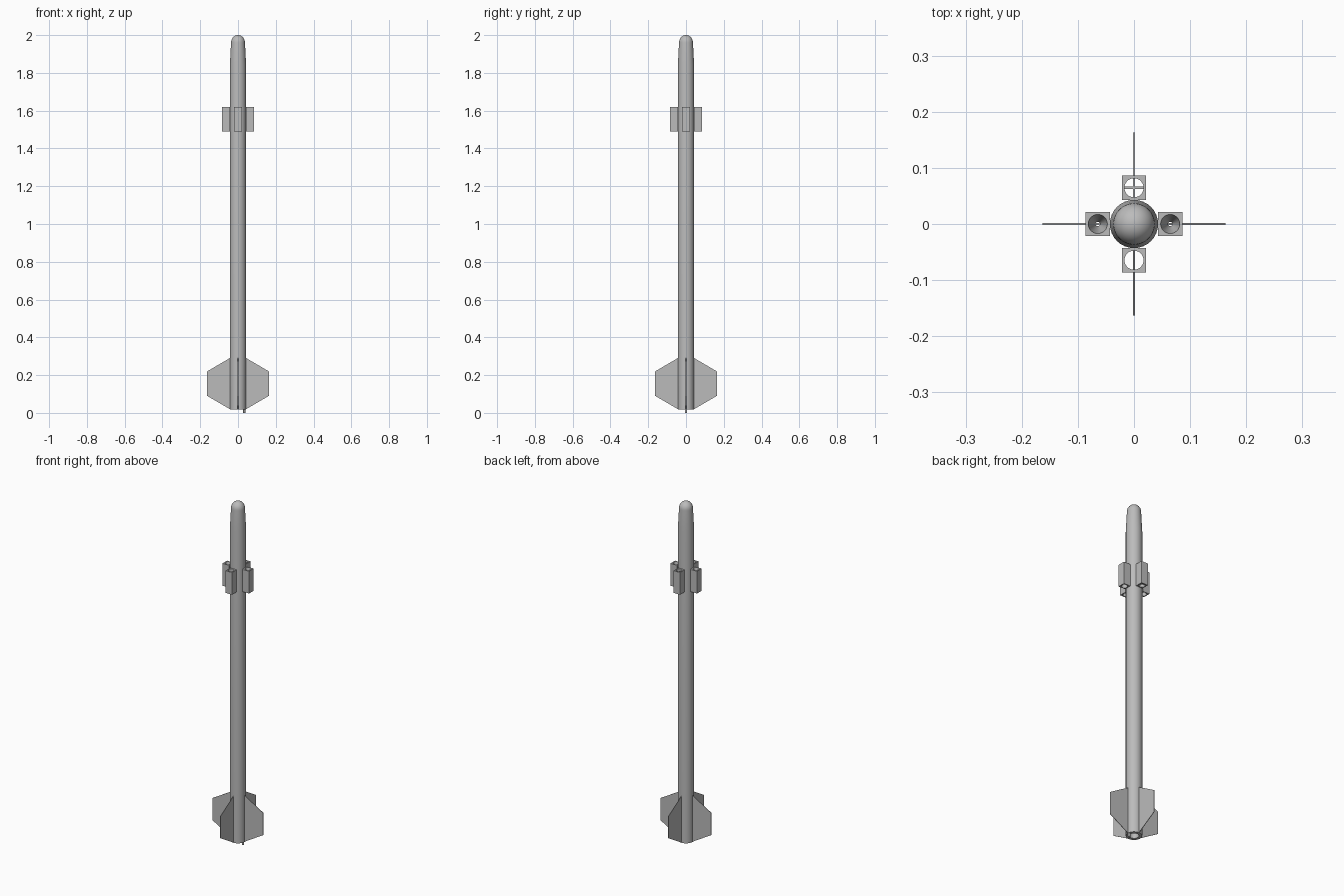
import bpy, bmesh, math
from mathutils import Matrix

cube = bpy.data.objects.get("Cube")
if cube:
    bpy.data.objects.remove(cube)

grey = bpy.data.materials.new("light_grey")
grey.use_nodes = True
grey.diffuse_color = (0.5, 0.5, 0.5, 1)
grey.node_tree.nodes["Principled BSDF"].inputs["Base Color"].default_value = (0.5, 0.5, 0.5, 1)


def finish(name, bm, turn=0):
    """Turn a bmesh about the rocket axis and make it an object."""
    bm.transform(Matrix.Rotation(turn, 4, 'Z'))
    bmesh.ops.remove_doubles(bm, verts=bm.verts, dist=1e-6)
    bmesh.ops.recalc_face_normals(bm, faces=bm.faces)
    mesh = bpy.data.meshes.new(name)
    bm.to_mesh(mesh)
    bm.free()
    mesh.materials.append(grey)
    obj = bpy.data.objects.new(name, mesh)
    bpy.context.collection.objects.link(obj)
    bpy.ops.object.select_all(action='DESELECT')
    obj.select_set(True)
    bpy.context.view_layer.objects.active = obj
    bpy.ops.object.shade_smooth_by_angle(angle=math.radians(22))
    return obj


def loft(rings, closed=False):
    """Skin a list of equal rings of points."""
    bm = bmesh.new()
    loops = [[bm.verts.new(p) for p in ring] for ring in rings]
    n = len(loops[0])
    pairs = list(zip(loops, loops[1:]))
    if closed:
        pairs.append((loops[-1], loops[0]))
    for a, b in pairs:
        for i in range(n):
            j = (i + 1) % n
            bm.faces.new((a[i], a[j], b[j], b[i]))
    bmesh.ops.remove_doubles(bm, verts=bm.verts, dist=1e-6)
    return bm


def circle(r, z, cx=0, n=32):
    return [(cx + r * math.cos(math.tau * i / n), r * math.sin(math.tau * i / n), z) for i in range(n)]


def square(h, z, cx, n=32):
    pts = []
    for x, y, _ in circle(1, z, 0, n):
        s = h / max(abs(x), abs(y))
        pts.append((cx + x * s, y * s, z))
    return pts


# Body with recessed nozzle, tapered nose and domed tip
profile = [(0.001, 0.09), (0.012, 0.09), (0.026, 0.018), (0.043, 0.018), (0.043, 1.84), (0.037, 1.96)]
profile += [(0.037 * math.cos(a), 1.96 + 0.04 * math.sin(a))
            for a in [math.pi / 2 * k / 8 for k in range(1, 8)]]
bm = loft([circle(r, z) for r, z in profile] + [[(0, 0, 2)] * 32])
bmesh.ops.holes_fill(bm, edges=bm.edges)
finish("body", bm)

# Small stub at the tail
bm = bmesh.new()
bmesh.ops.create_cone(bm, cap_ends=True, segments=12, radius1=0.006, radius2=0.006, depth=0.03,
                      matrix=Matrix.Translation((0.033, 0, 0.015)))
finish("tail_stub", bm)

# Four tail fins and four thruster blocks
sides = ["left", "back", "right", "front"]
outline = [(0.04, 0.018), (0.163, 0.09), (0.163, 0.22), (0.04, 0.292)]
low, high, centre = 1.49, 1.62, 0.0645
for k, side in enumerate(sides):
    turn = k * math.pi / 2
    fin = loft([[(x, y, z) for x, z in outline] for y in (-0.0015, 0.0015)])
    bmesh.ops.holes_fill(fin, edges=fin.edges)
    finish(side + "_fin", fin, turn)

    # Side blocks hold a funnel, front and back ones a straight tube
    bore = [circle(0.017, low, centre)]
    if k % 2 == 0:
        bore.append(circle(0.004, (low + high) / 2, centre))
    bore.append(circle(0.017, high, centre))
    block = loft(bore + [square(0.0215, high, centre), square(0.0215, low, centre)], closed=True)
    finish(side + "_thruster_block", block, turn)

# Crossed vanes inside the back tube
for name, size in (("back_vane_wide", (0.034, 0.005, 0.11)), ("back_vane_deep", (0.003, 0.034, 0.11))):
    bm = bmesh.new()
    bmesh.ops.create_cube(bm, size=1, matrix=Matrix.Translation((0, centre, (low + high) / 2))
                          @ Matrix.Diagonal((*size, 1)))
    finish(name, bm)
